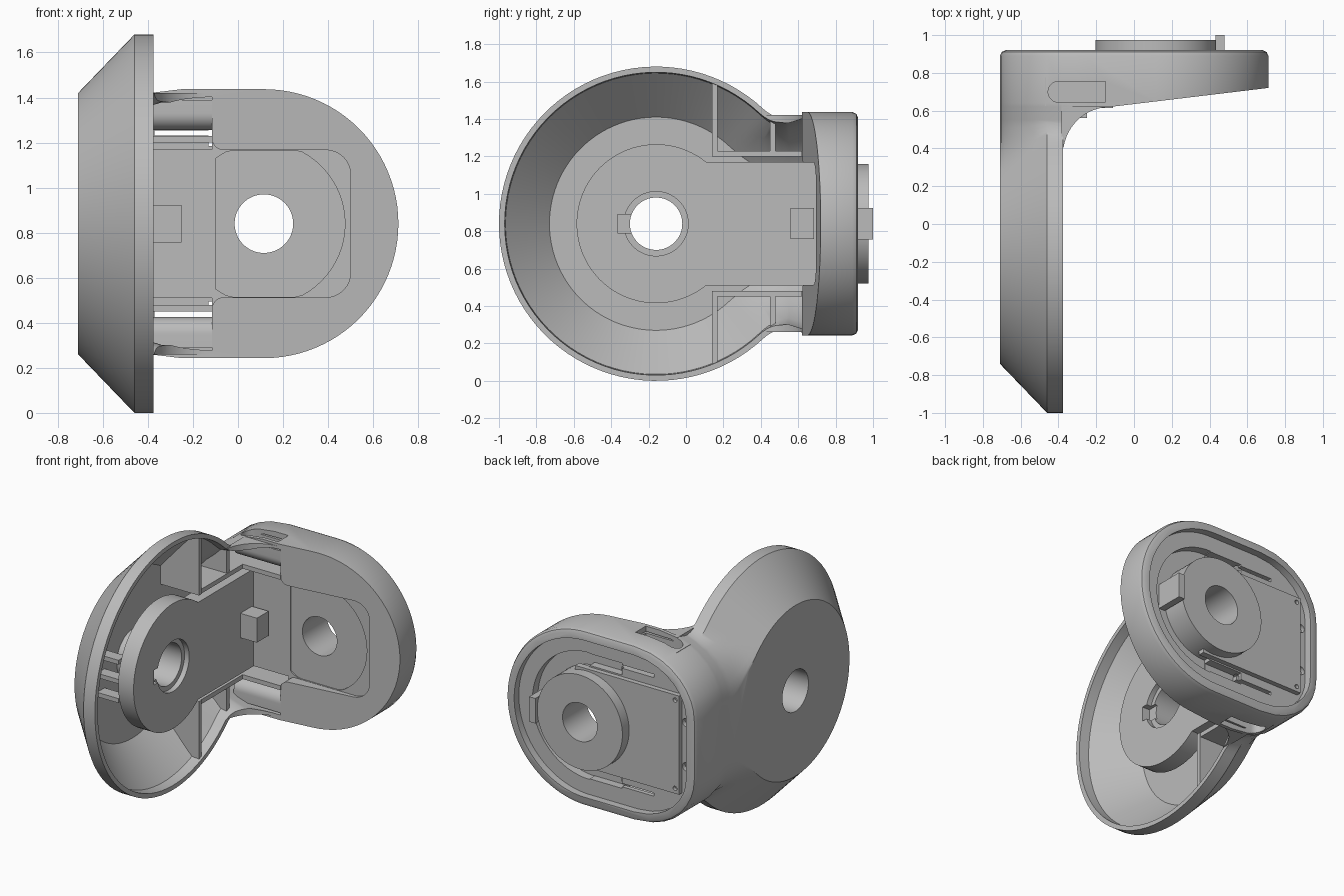
import bpy, bmesh
from math import sin, cos, pi, radians, sqrt

if "Cube" in bpy.data.objects:
    bpy.data.objects.remove(bpy.data.objects["Cube"])

MID = 0.84      # height of the shared centre line
DISH_Y = -0.16  # dish axis
ARM_X = 0.115   # arm axis

grey = bpy.data.materials.new("matte grey")
grey.use_nodes = True
grey.diffuse_color = (0.5, 0.5, 0.5, 1)
grey.node_tree.nodes["Principled BSDF"].inputs["Base Color"].default_value = (0.5, 0.5, 0.5, 1)
parts, cutters = [], []


def loft(name, rings, cutter=False):
    """Closed solid through rings of equal length; z is measured from MID."""
    bm = bmesh.new()
    loops = [[bm.verts.new((x, y, z + MID)) for x, y, z in r] for r in rings]
    n = len(loops[0])
    for a, b in zip(loops, loops[1:]):
        for i in range(n):
            j = (i + 1) % n
            bm.faces.new((a[i], a[j], b[j], b[i]))
    bm.faces.new(loops[0][::-1])
    bm.faces.new(loops[-1])
    bmesh.ops.recalc_face_normals(bm, faces=bm.faces)
    me = bpy.data.meshes.new(name)
    bm.to_mesh(me)
    bm.free()
    me.materials.append(grey)
    ob = bpy.data.objects.new(name, me)
    bpy.context.scene.collection.objects.link(ob)
    ob.hide_render = cutter
    (cutters if cutter else parts).append(ob)
    return ob


def prism(name, pts, axis, a, b, cutter=False):
    place = {"x": lambda p, q, t: (t, p, q),
             "y": lambda p, q, t: (p, t, q),
             "z": lambda p, q, t: (p, q, t)}[axis]
    return loft(name, [[place(p, q, t) for p, q in pts] for t in (a, b)], cutter)


def box(name, x, y, z, cutter=False):
    pts = [(x[0], y[0]), (x[1], y[0]), (x[1], y[1]), (x[0], y[1])]
    return prism(name, pts, "z", z[0], z[1], cutter)


def circle(cx, cy, r, start=0, end=2 * pi, n=64):
    closed = end - start > 6.28
    return [(cx + r * cos(start + (end - start) * i / n),
             cy + r * sin(start + (end - start) * i / n))
            for i in range(n if closed else n + 1)]


def boolean(ob, tool, op="DIFFERENCE"):
    m = ob.modifiers.new(tool.name, "BOOLEAN")
    m.operation, m.object, m.solver = op, tool, "EXACT"


def sides(z0, z1):
    """The same z span on the upper and the lower side."""
    return (("upper", 1, (z0, z1)), ("lower", -1, (-z1, -z0)))


def half_height(x, dx=0.0):
    """Elliptical rounding of the shoulder."""
    return 0.2 + (0.397 - dx) * sqrt(max(0, 1 - ((x + 0.25) / 0.46) ** 2))


def dish_ring(x, r, h, y_end):
    """Round dish outline that narrows into a straight neck."""
    phi = radians(47)
    p0 = (DISH_Y + r * cos(phi), r * sin(phi))
    low = h - 0.02
    p1 = (min(0.52, p0[0] + (p0[1] - low) * sin(phi) / cos(phi)), low)
    p2 = (0.55, low)
    neck = [(y_end, h), (0.62, h)]
    for i in range(8):
        t = i / 8
        neck.append(tuple(p2[k] * (1 - t) ** 2 + 2 * p1[k] * t * (1 - t) + p0[k] * t * t
                          for k in (0, 1)))
    arc = circle(DISH_Y, 0, r, phi, 2 * pi - phi, 72)
    return [(x, y, z) for y, z in neck + arc + [(y, -z) for y, z in neck[::-1]]]


LEVELS = (-0.71, -0.703, -0.685, -0.65, -0.6, -0.53, -0.46, -0.375)


def arm_outline(dx=0.0):
    """Rounded arm outline shrunk by dx."""
    k = 1 - dx / 0.46
    left = [(-0.25 + (x + 0.25) * k, half_height(x, dx)) for x in LEVELS[::-1] + ()]
    left.insert(0, (-0.25, 0.597 - dx))
    return (circle(ARM_X, 0, 0.597 - dx, -pi / 2, pi / 2, 48)
            + left + [(x, -z) for x, z in left[::-1]])


# Shell: dish with neck, joined to the arm and an inner fillet
shell = loft("dish_and_arm_shell", [
    dish_ring(x, 0.84 - 1.04 * max(0, -0.46 - x), half_height(x), 0.64) for x in LEVELS])
arm = loft("arm_block", [[(x, y, z) for x, z in arm_outline(dx)] for y, dx in (
    (0.62, 0), (0.89, 0), (0.911, 0.01), (0.92, 0.03))], True)
fillet = prism("fillet_block",
               [(-0.385, 0.33), (-0.375, 0.33)]
               + circle(-0.125, 0.37, 0.25, pi, pi / 2, 16)
               + [(-0.125, 0.75), (-0.385, 0.75)], "z", -0.58, 0.58, True)
boolean(shell, fillet, "UNION")
boolean(shell, arm, "UNION")
boolean(shell, prism("front_slant", [(-0.125, 0.62), (-0.125, 0.5), (0.8, 0.5), (0.8, 0.731)],
                     "z", -0.7, 0.7, True))

# Hollow interior, front pocket and back recess
boolean(shell, loft("hollow", [
    dish_ring(x, r, h, 0.84) for x, r, h in (
        (-0.68, 0.57, 0.28), (-0.63, 0.62, 0.37), (-0.55, 0.7, 0.455),
        (-0.445, 0.805, 0.525), (-0.34, 0.812, 0.558), (-0.115, 0.812, 0.562))], True))
upper_edge = (circle(0.39, 0.217, 0.11, 0, pi / 2, 8)
              + circle(-0.065, 0.377, 0.05, -pi / 2, -pi, 6) + [(-0.3, 0.377)])
pocket = upper_edge + [(x, -z) for x, z in upper_edge[::-1]]
boolean(shell, prism("front_pocket", pocket, "y", 0.4, 0.704, True))
round_floor = [(x, max(-0.325, min(0.325, z))) for x, z in circle(ARM_X, 0, 0.36)]
boolean(shell, prism("round_floor", round_floor, "y", 0.5, 0.712, True))
boolean(shell, prism("back_recess", arm_outline(0.065), "y", 0.87, 1.1, True))
hub_well = circle(ARM_X, 0, 0.43, -pi / 2, pi / 2, 32)
boolean(shell, prism("hub_well", hub_well, "y", 0.81, 1.1, True))

# Through holes
dish_hole = prism("dish_hole", circle(DISH_Y, 0, 0.14), "x", -0.9, -0.2, True)
arm_hole = prism("arm_hole", circle(ARM_X, 0, 0.13), "y", 0.4, 1.1, True)
boolean(shell, dish_hole)
boolean(shell, arm_hole)

# Floating inner plate with its keyed bore and supporting boss
phi = 0.888
outline = [(0.704, -0.33), (0.704, 0.33)] + circle(DISH_Y, 0, 0.425, phi, 2 * pi - phi, 64)
plate = prism("inner_plate", outline, "x", -0.49, -0.375)
boss = prism("plate_boss", circle(DISH_Y, 0, 0.17), "x", -0.69, -0.485)
boolean(plate, dish_hole)
boolean(boss, dish_hole)
boolean(plate, prism("counterbore", circle(DISH_Y, 0, 0.172), "x", -0.41, -0.2, True))
boolean(plate, box("key_notch", (-0.43, -0.2), (-0.365, -0.28), (-0.05, 0.05), True))
box("locating_peg", (-0.38, -0.25), (0.56, 0.685), (-0.083, 0.083))
box("arm_web", (-0.49, -0.1), (0.704, 0.86), (-0.33, 0.33))

# Clip fingers under the plate
for i, z in enumerate((-0.13, 0.0, 0.13)):
    box(f"clip_finger_{i}", (-0.69, -0.52), (-0.54, -0.46), (z - 0.015, z + 0.015))

# Side walls, ribs, screw channels and slots on both sides
for side, s, z in sides(0.36, 0.39):
    wall = [(-0.69, 0.14), (-0.69, 0.28), (-0.635, 0.44), (-0.635, 0.85),
            (-0.395, 0.85), (-0.395, 0.14)]
    prism(f"{side}_side_wall", wall, "z", z[0], z[1])
    box(f"{side}_arm_wall", (-0.4, -0.112), (0.615, 0.85), z)
    wide = [(-0.69, 0.36), (-0.69, 0.5), (-0.43, 0.76), (-0.39, 0.76), (-0.39, 0.36)]
    slim = [(-0.64, 0.36), (-0.6, 0.42), (-0.45, 0.545), (-0.4, 0.56), (-0.4, 0.36)]
    prism(f"{side}_wide_rib", [(x, s * q) for x, q in wide], "y", 0.14, 0.168)
    prism(f"{side}_slim_rib", [(x, s * q) for x, q in slim], "y", 0.45, 0.478)
    trough = circle(0.7, 0.49, 0.075, -pi, 0, 20) + [(0.775, 0.55), (0.625, 0.55)]
    channel = prism(f"{side}_screw_channel", [(y, s * q) for y, q in trough], "x", -0.47, -0.112)
    groove = circle(-0.4, 0.7, 0.055, pi / 2, 1.5 * pi, 12) + [(-0.15, 0.645), (-0.15, 0.755)]
    slot = prism(f"{side}_screw_slot", groove, "z", s * 0.46, s * 0.8, True)
    boolean(channel, slot)
    boolean(shell, slot)
for side, s, z in sides(0.391, 0.414):
    boolean(shell, box(f"{side}_slit", (-0.37, -0.12), (0.5, 1.0), z, True))
for side, s, z in sides(0.345, 0.425):
    boolean(shell, box(f"{side}_back_slot", (-0.13, 0.13), (0.815, 1.0), z, True))

# Back cover plate, hub disc and latch tab
cover = box("back_cover", (-0.58, 0.2), (0.86, 0.903), (-0.335, 0.335))
hub = prism("hub_disc", circle(ARM_X, 0, 0.32), "y", 0.8, 0.975)
boolean(cover, arm_hole)
boolean(hub, arm_hole)
box("latch_tab", (0.432, 0.478), (0.8, 1.0), (-0.085, 0.085))
for side, s, z in sides(0.1, 0.2):
    boolean(shell, prism(f"{side}_wire_hole", circle(-0.61, s * 0.15, 0.028, n=20), "y", 0.8, 1.0, True))
    boolean(cover, prism(f"{side}_cover_hole", circle(-0.55, s * 0.3, 0.015, n=16), "y", 0.88, 1.0, True))

# Bake the cuts, drop the cutters, smooth the round faces
bpy.context.view_layer.update()
graph = bpy.context.evaluated_depsgraph_get()
baked = [(ob, bpy.data.meshes.new_from_object(ob.evaluated_get(graph))) for ob in parts]
for ob, mesh in baked:
    ob.modifiers.clear()
    ob.data = mesh
for ob in cutters:
    bpy.data.objects.remove(ob)
bpy.ops.object.select_all(action="DESELECT")
for ob in parts:
    ob.select_set(True)
bpy.context.view_layer.objects.active = shell
bpy.ops.object.shade_smooth_by_angle(angle=radians(28))
